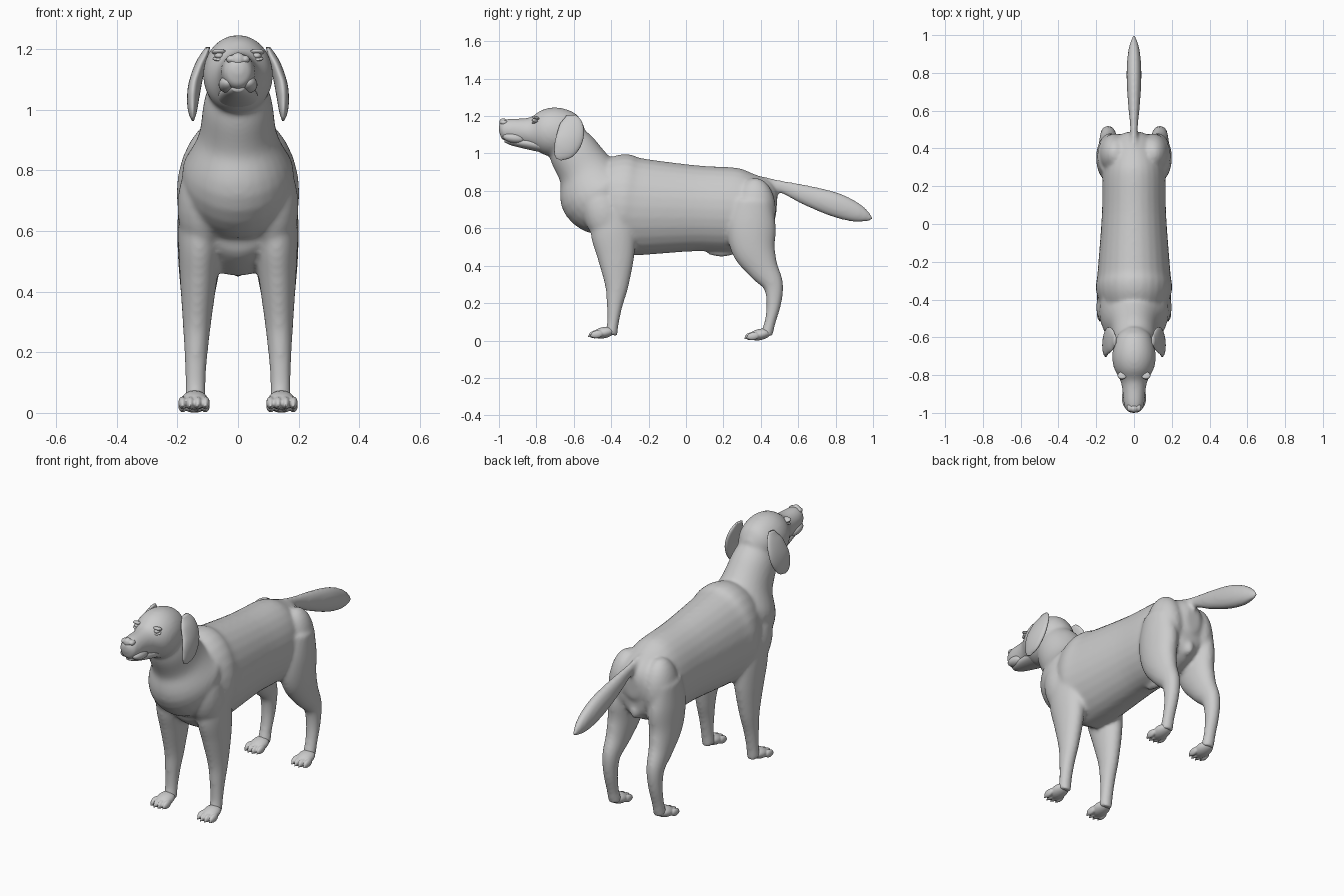
import bpy, bmesh, math
from mathutils import Vector, Matrix

if "Cube" in bpy.data.objects:
    bpy.data.objects.remove(bpy.data.objects["Cube"])

GREY = (0.6, 0.6, 0.6, 1)
coat = bpy.data.materials.new("light grey coat")
coat.use_nodes = True
coat.diffuse_color = GREY
coat.node_tree.nodes["Principled BSDF"].inputs["Base Color"].default_value = GREY


def smooth_path(points, steps=5):
    """Run a smooth curve through stations of y, z and radius."""
    points = [Vector(p) for p in points]
    padded = [points[0], *points, points[-1]]
    path = []
    for a, b, c, d in zip(padded, padded[1:], padded[2:], padded[3:]):
        for s in range(steps):
            t = s / steps
            cubic = (b - c) * 3 + d - a
            square = a * 2 - b * 5 + c * 4 - d
            path.append(b + (c - a + (square + cubic * t) * t) * t / 2)
    return path + [points[-1]]


def tube(bm, points, width, across=lambda z, r: 0, side=1, sides=28):
    """Skin oval rings set square to a path in the side plane."""
    path = smooth_path(points)
    rings = []
    for i, (y, z, r) in enumerate(path):
        ahead = path[min(i + 1, len(path) - 1)] - path[max(i - 1, 0)]
        normal = Vector((-ahead.y, ahead.x)).normalized()
        ring = []
        for k in range(sides):
            a = math.tau * k / sides
            out = normal * r * math.cos(a)
            x = side * across(z, r) + width(r) * math.sin(a)
            ring.append(bm.verts.new((x, y + out.x, z + out.y)))
        rings.append(ring)
    for p, q in zip(rings, rings[1:]):
        for k in range(sides):
            n = (k + 1) % sides
            bm.faces.new((p[k], p[n], q[n], q[k]))
    bm.faces.new(rings[0][::-1])
    bm.faces.new(rings[-1])


def blob(bm, centre, radii, tilt=0):
    """Add an ellipsoid, tilted about x."""
    place = Matrix.Translation(centre) @ Matrix.Rotation(tilt, 4, "X")
    place @= Matrix.Diagonal((*radii, 1))
    bmesh.ops.create_uvsphere(bm, u_segments=24, v_segments=14, radius=1, matrix=place)


def finish(name, bm, voxel=0, smooth=3):
    """Make the object, optionally fusing its pieces into one skin."""
    bmesh.ops.recalc_face_normals(bm, faces=bm.faces)
    for face in bm.faces:
        face.smooth = True
    mesh = bpy.data.meshes.new(name)
    bm.to_mesh(mesh)
    bm.free()
    mesh.materials.append(coat)
    obj = bpy.data.objects.new(name, mesh)
    bpy.context.collection.objects.link(obj)
    if voxel:
        fuse = obj.modifiers.new("fuse", "REMESH")
        fuse.mode = "VOXEL"
        fuse.voxel_size = voxel
        fuse.use_smooth_shade = True
        soften = obj.modifiers.new("soften", "SMOOTH")
        soften.factor = 0.5
        soften.iterations = smooth


def leg_width(r):
    return 0.02 + 0.42 * r


def leg_across(z, r):
    return 0.145 - 0.15 * r


def ear_across(z, r):
    return 0.15 - 1.2 * (z - 1) ** 2


# Stations of y, z and radius
TORSO = [(.485, .72, .06), (.44, .72, .15), (.3, .7, .22), (.05, .707, .23),
         (-.25, .715, .26), (-.36, .725, .27), (-.5, .72, .19), (-.57, .7, .09)]
NECK = [(-.4, .74, .2), (-.48, .8, .21), (-.54, .91, .15), (-.61, 1.02, .13), (-.66, 1.1, .1)]
HEAD = [(-.545, 1.11, .04), (-.59, 1.11, .1), (-.68, 1.115, .13), (-.76, 1.115, .122),
        (-.84, 1.115, .078), (-.95, 1.125, .062), (-.985, 1.13, .048), (-1, 1.13, .02)]
TAIL = [(.4, .84, .04), (.5, .825, .033), (.65, .775, .055), (.8, .725, .066),
        (.92, .68, .05), (1, .65, .01)]
FRONT_LEG = [(-.4, .7, .1), (-.39, .58, .12), (-.375, .45, .1), (-.37, .3, .065),
             (-.38, .2, .045), (-.39, .1, .032), (-.4, .03, .034)]
HIND_LEG = [(.36, .75, .1), (.35, .62, .13), (.36, .5, .12), (.41, .39, .085),
            (.465, .3, .056), (.47, .2, .04), (.45, .1, .03), (.43, .03, .034)]
EAR = [(-.615, 1.205, .025), (-.612, 1.16, .06), (-.62, 1.09, .072), (-.645, 1.03, .064),
       (-.67, .99, .04), (-.68, .968, .015)]
JAW = [(-.97, 1.07, .01), (-.93, 1.065, .022), (-.85, 1.055, .032), (-.74, 1.04, .04)]

# Trunk, neck, head, tail and legs share one skin
bm = bmesh.new()
tube(bm, TORSO, lambda r: r * 0.74)
tube(bm, NECK, lambda r: r * 0.87)
tube(bm, HEAD, lambda r: r * 0.88)
tube(bm, TAIL, lambda r: r * 0.6)
for side in (1, -1):
    tube(bm, FRONT_LEG, leg_width, leg_across, side)
    tube(bm, HIND_LEG, leg_width, leg_across, side)
    # Shoulder and haunch
    blob(bm, (side * .115, -.44, .68), (.085, .11, .17), 0.3)
    blob(bm, (side * .1, .37, .7), (.088, .11, .17))
# Underside details
blob(bm, (0, .44, .575), (.03, .035, .045))
blob(bm, (0, .19, .47), (.022, .08, .022))
finish("body", bm, 0.009, 14)

for side, label in ((1, "left"), (-1, "right")):
    # Paws with four toes and claws
    for place, y, lift in (("front", -.44, .012), ("hind", .395, .002)):
        bm = bmesh.new()
        blob(bm, (side * .143, y, lift + .03), (.044, .06, .03), 0.2)
        for k in (-1.5, -.5, .5, 1.5):
            x = side * .145 + k * .025
            tip = y - .05 + .009 * abs(k)
            blob(bm, (x, tip, lift + .021), (.0145, .034, .021), 0.15)
            blob(bm, (x, tip - .029, lift + .012), (.005, .012, .006), 0.4)
        finish(f"{place}_paw_{label}", bm, 0.004)

    # Hanging ears
    bm = bmesh.new()
    tube(bm, EAR, lambda r: r * 0.3, ear_across, side)
    finish(f"ear_{label}", bm)

    # Eyes with upper and lower lids
    bm = bmesh.new()
    blob(bm, (side * .062, -.806, 1.178), (.015, .017, .011))
    finish(f"eye_{label}", bm)
    bm = bmesh.new()
    blob(bm, (side * .063, -.802, 1.19), (.024, .02, .009), -0.3)
    blob(bm, (side * .063, -.806, 1.168), (.021, .018, .006), 0.3)
    finish(f"eyelids_{label}", bm)

    # Upper lips
    bm = bmesh.new()
    blob(bm, (side * .034, -.92, 1.083), (.03, .06, .027), -0.15)
    finish(f"lip_{label}", bm)

# Lower jaw
bm = bmesh.new()
tube(bm, JAW, lambda r: r * 1.8)
finish("lower_jaw", bm)

# Nose with side wings
bm = bmesh.new()
blob(bm, (0, -.978, 1.165), (.023, .021, .024))
for side in (1, -1):
    blob(bm, (side * .024, -.973, 1.166), (.015, .02, .014))
finish("nose", bm, 0.004)
